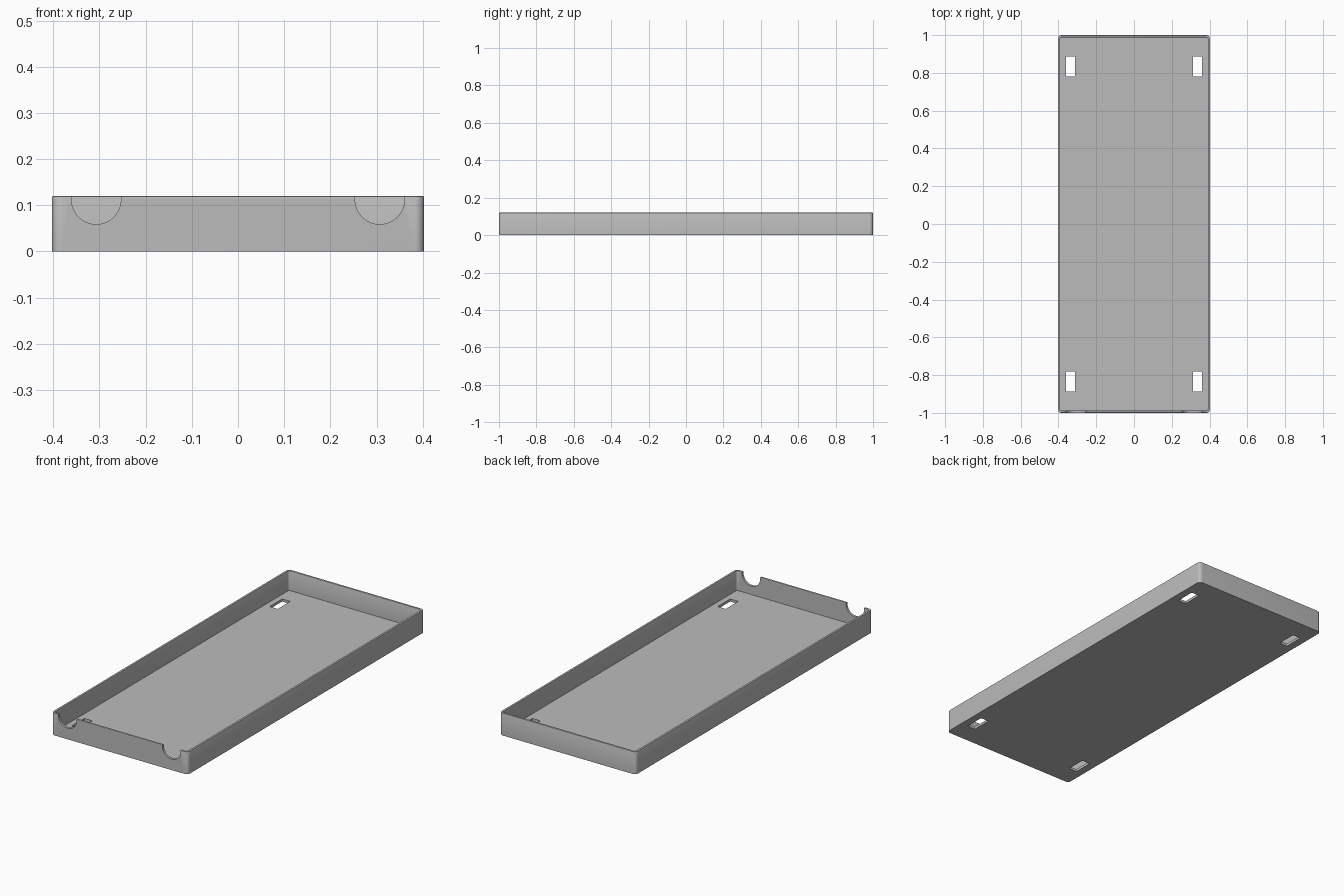
import bpy, bmesh, math

if "Cube" in bpy.data.objects:
    bpy.data.objects.remove(bpy.data.objects["Cube"])

HX, HY, H = 0.403, 1.0, 0.12        # half width, half length, height
WALL, FLOOR, RADIUS, LIP = 0.012, 0.014, 0.02, 0.003

grey = bpy.data.materials.new("plain grey")
grey.use_nodes = True
colour = (0.5, 0.5, 0.5, 1)
grey.diffuse_color = colour
grey.node_tree.nodes["Principled BSDF"].inputs["Base Color"].default_value = colour


def make_object(name, bm):
    bmesh.ops.recalc_face_normals(bm, faces=bm.faces)
    mesh = bpy.data.meshes.new(name)
    bm.to_mesh(mesh)
    bm.free()
    mesh.materials.append(grey)
    obj = bpy.data.objects.new(name, mesh)
    bpy.context.collection.objects.link(obj)
    return obj


def rounded_loop(bm, inset, z, hx=HX, hy=HY, radius=RADIUS, steps=8):
    r = max(radius - inset, 0.002)
    verts = []
    for quarter, (sx, sy) in enumerate([(1, 1), (-1, 1), (-1, -1), (1, -1)]):
        for i in range(steps + 1):
            a = (quarter + i / steps) * math.pi / 2
            verts.append(bm.verts.new((sx * (hx - inset - r) + r * math.cos(a),
                                       sy * (hy - inset - r) + r * math.sin(a), z)))
    return verts


def loft(bm, loops):
    for low, high in zip(loops, loops[1:]):
        for i in range(len(low)):
            j = (i + 1) % len(low)
            bm.faces.new((low[i], low[j], high[j], high[i]))
    bm.faces.new(loops[0])
    bm.faces.new(loops[-1])


# Open tray: outer wall, eased rim, inner wall and floor
bm = bmesh.new()
section = [(0, 0), (0, H - LIP), (LIP * 0.3, H - LIP * 0.3), (LIP, H),
           (WALL - LIP, H), (WALL - LIP * 0.3, H - LIP * 0.3),
           (WALL, H - LIP), (WALL, FLOOR)]
loft(bm, [rounded_loop(bm, inset, z) for inset, z in section])
tray = make_object("tray", bm)

cutters = []
# Round-bottomed notches in the front wall
for side in (-1, 1):
    bm = bmesh.new()
    r, zc = 0.0535, 0.1125
    arc = [(r * math.cos(math.pi * (1 + i / 24)), zc + r * math.sin(math.pi * (1 + i / 24)))
           for i in range(25)]
    profile = [(-r, H + 0.05)] + arc + [(r, H + 0.05)]
    loops = [[bm.verts.new((side * 0.307 + x, y, z)) for x, z in profile]
             for y in (-HY - 0.05, -HY + 0.05)]
    loft(bm, loops)
    cutters.append(make_object("notch_cutter", bm))

# Strap slots through the floor
for sx in (-1, 1):
    for sy in (-1, 1):
        bm = bmesh.new()
        loft(bm, [rounded_loop(bm, 0, z, 0.024, 0.053, 0.004, 3) for z in (-0.05, 0.05)])
        bmesh.ops.translate(bm, verts=bm.verts, vec=(sx * 0.337, sy * 0.835, 0))
        cutters.append(make_object("slot_cutter", bm))

# Cut the openings
bpy.context.view_layer.objects.active = tray
for cutter in cutters:
    mod = tray.modifiers.new("opening", 'BOOLEAN')
    mod.operation = 'DIFFERENCE'
    mod.solver = 'EXACT'
    mod.object = cutter
    bpy.ops.object.modifier_apply(modifier=mod.name)
    bpy.data.objects.remove(cutter)

bpy.ops.object.select_all(action='DESELECT')
tray.select_set(True)
bpy.ops.object.shade_smooth_by_angle(angle=math.radians(30))
